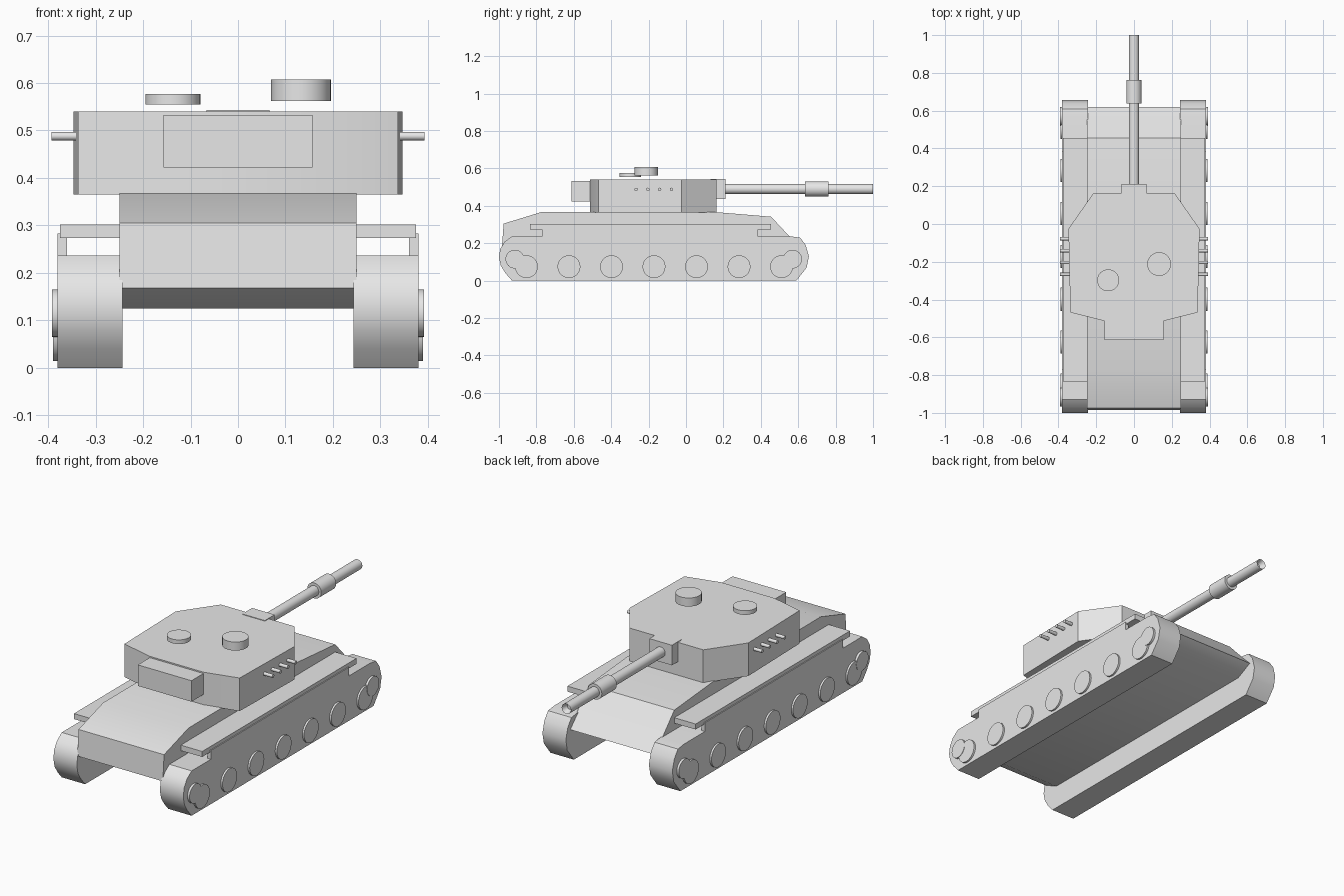
import bpy, bmesh, math
from mathutils import Vector, Matrix

if "Cube" in bpy.data.objects:
    bpy.data.objects.remove(bpy.data.objects["Cube"])

grey = bpy.data.materials.new("plain grey")
grey.diffuse_color = (0.8, 0.8, 0.8, 1)
grey.use_nodes = True
grey.node_tree.nodes["Principled BSDF"].inputs["Base Color"].default_value = grey.diffuse_color


def finish(name, bm):
    bmesh.ops.recalc_face_normals(bm, faces=bm.faces)
    me = bpy.data.meshes.new(name)
    bm.to_mesh(me)
    bm.free()
    ob = bpy.data.objects.new(name, me)
    bpy.context.collection.objects.link(ob)
    me.materials.append(grey)
    bpy.ops.object.select_all(action='DESELECT')
    ob.select_set(True)
    bpy.context.view_layer.objects.active = ob
    bpy.ops.object.shade_smooth_by_angle(angle=math.radians(30))
    return ob


def prism(name, pts, axis, lo, hi):
    """Extrude a closed profile: (y, z) points along x, or (x, y) points along z."""
    bm = bmesh.new()
    place = (lambda a, b: (lo, a, b)) if axis == 'x' else (lambda a, b: (a, b, lo))
    face = bm.faces.new([bm.verts.new(place(a, b)) for a, b in pts])
    ext = bmesh.ops.extrude_face_region(bm, geom=[face])
    step = Vector((hi - lo, 0, 0)) if axis == 'x' else Vector((0, 0, hi - lo))
    bmesh.ops.translate(bm, vec=step, verts=[g for g in ext["geom"] if isinstance(g, bmesh.types.BMVert)])
    return finish(name, bm)


def box(name, x0, x1, y0, y1, z0, z1):
    return prism(name, [(y0, z0), (y1, z0), (y1, z1), (y0, z1)], 'x', x0, x1)


def rod(name, start, end, r, seg=32, bore=0.0):
    """Cylinder between two points, optionally with a bored far end."""
    a, b = Vector(start), Vector(end)
    d = b - a
    rot = Vector((0, 0, 1)).rotation_difference(d).to_matrix().to_4x4()
    bm = bmesh.new()
    bmesh.ops.create_cone(bm, cap_ends=True, segments=seg, radius1=r, radius2=r, depth=d.length,
                          matrix=Matrix.Translation((a + b) / 2) @ rot)
    if bore:
        bm.normal_update()
        tip = max(bm.faces, key=lambda f: f.calc_center_median().dot(d))
        bmesh.ops.inset_individual(bm, faces=[tip], thickness=r - bore)
        bmesh.ops.translate(bm, vec=-d.normalized() * 0.03, verts=tip.verts)
    return finish(name, bm)


# Hull
prism("hull", [(-0.975, 0.305), (-0.985, 0.168), (-0.90, 0.125), (0.53, 0.125), (0.62, 0.17),
               (0.55, 0.24), (0.455, 0.342), (0.14, 0.368), (-0.77, 0.368)], 'x', -0.25, 0.25)

# Running gear on both sides
track = [(-0.93, 0), (-0.965, 0.04), (-0.99, 0.08), (-1.0, 0.125), (-0.993, 0.17), (-0.97, 0.208),
         (-0.93, 0.237), (0.56, 0.237), (0.61, 0.23), (0.64, 0.19), (0.657, 0.13), (0.645, 0.07), (0.59, 0)]
for s, side in ((-1, "left"), (1, "right")):
    prism(f"track_{side}", track, 'x', s * 0.243, s * 0.38)
    box(f"side_skirt_{side}", s * 0.36, s * 0.38, -0.77, 0.385, 0.22, 0.283)
    box(f"fender_{side}", s * 0.24, s * 0.375, -0.835, 0.455, 0.273, 0.302)
    for i in range(7):
        y = -0.853 + i * 0.2273
        rod(f"road_wheel_{side}_{i + 1}", (s * 0.30, y, 0.075), (s * 0.39, y, 0.075), 0.061)
    for y, end in ((-0.915, "rear"), (0.57, "front")):
        rod(f"{end}_sprocket_{side}", (s * 0.30, y, 0.115), (s * 0.392, y, 0.115), 0.05)
    # Smoke tubes on the turret cheek
    for i in range(4):
        y = -0.267 + i * 0.063
        rod(f"smoke_tube_{side}_{i + 1}", (s * 0.32, y, 0.488), (s * 0.393, y, 0.488), 0.009, 16)

# Turret
half = [(0.215, 0.163), (0.347, -0.025), (0.337, -0.468), (0.157, -0.513)]
prism("turret", half + [(-x, y) for x, y in reversed(half)], 'z', 0.365, 0.54)
box("turret_bustle", -0.157, 0.157, -0.613, -0.49, 0.422, 0.533)
box("gun_mantlet", -0.066, 0.066, 0.13, 0.212, 0.437, 0.543)

# Gun
rod("gun_barrel", (0, 0.18, 0.49), (0, 1.0, 0.49), 0.027, bore=0.015)
rod("barrel_sleeve", (0, 0.637, 0.49), (0, 0.762, 0.49), 0.041)

# Roof hatches
rod("loader_hatch", (-0.137, -0.298, 0.555), (-0.137, -0.298, 0.577), 0.058)
rod("commander_cupola", (0.133, -0.212, 0.562), (0.133, -0.212, 0.607), 0.063)
